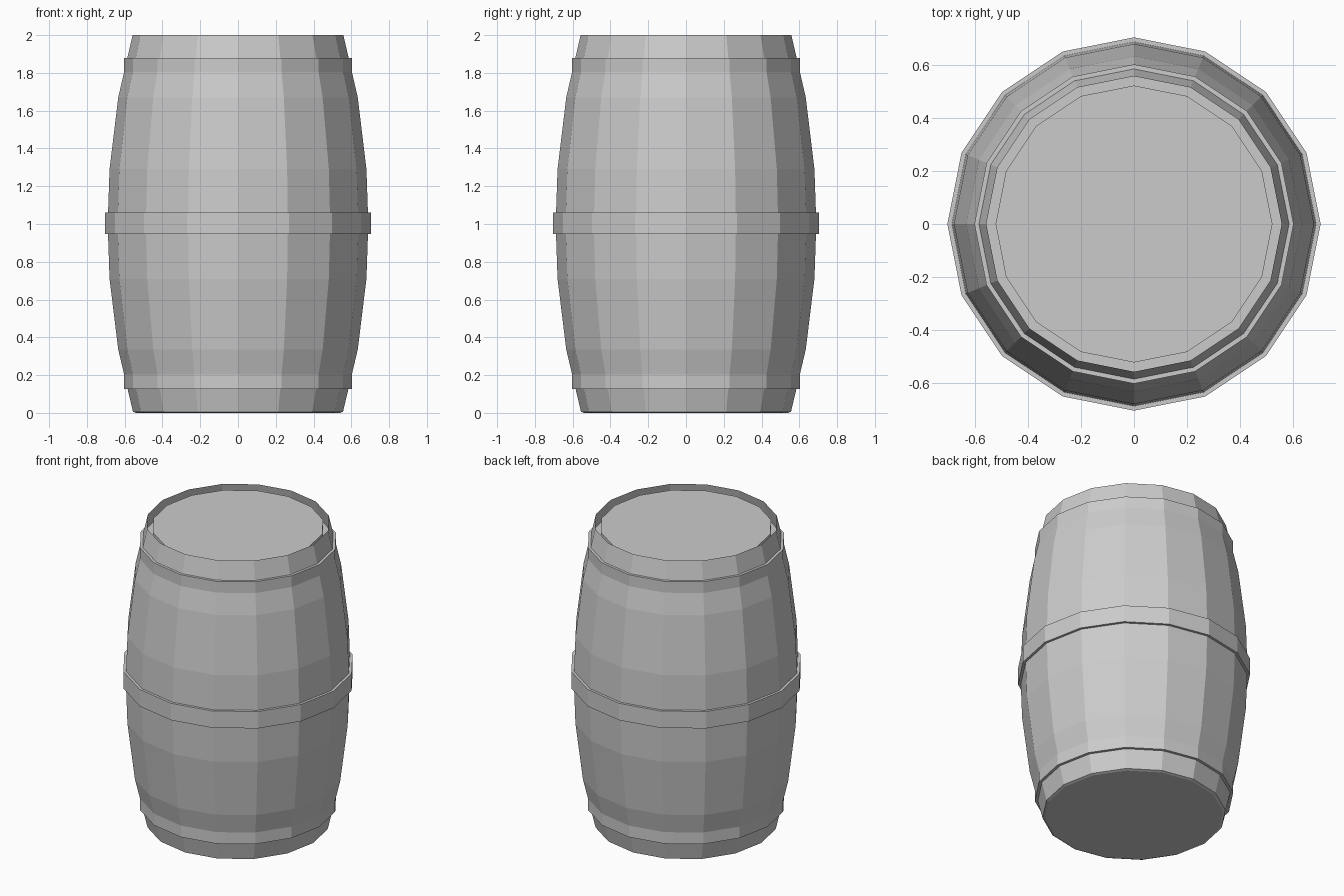
import bpy, bmesh, math

if "Cube" in bpy.data.objects:
    bpy.data.objects.remove(bpy.data.objects["Cube"])

SIDES = 16

# One plain grey for the whole barrel
grey = bpy.data.materials.new("plain_grey")
grey.diffuse_color = (0.6, 0.6, 0.6, 1.0)
grey.use_nodes = True
grey.node_tree.nodes["Principled BSDF"].inputs["Base Color"].default_value = grey.diffuse_color


def lathe(name, profile, cap_bottom=True, cap_top=True):
    """Revolve (radius, z) points into a flat-shaded 16-sided part."""
    bm = bmesh.new()
    rings = []
    for r, z in profile:
        rings.append([bm.verts.new((r * math.cos(2 * math.pi * i / SIDES),
                                    r * math.sin(2 * math.pi * i / SIDES), z))
                      for i in range(SIDES)])
    for low, high in zip(rings, rings[1:]):
        for i in range(SIDES):
            j = (i + 1) % SIDES
            bm.faces.new((low[i], low[j], high[j], high[i]))
    if cap_bottom:
        bm.faces.new(rings[0][::-1])
    if cap_top:
        bm.faces.new(rings[-1])
    mesh = bpy.data.meshes.new(name)
    bm.to_mesh(mesh)
    bm.free()
    mesh.materials.append(grey)
    obj = bpy.data.objects.new(name, mesh)
    bpy.context.collection.objects.link(obj)
    return obj


# Bulging stave wall, open at the top so the lid sits recessed
lathe("stave_body", [(0.54, 0.0), (0.556, 0.006), (0.634, 0.335), (0.68, 0.71),
                     (0.69, 1.0), (0.68, 1.29), (0.634, 1.67), (0.558, 2.0)],
      cap_top=False)

# Straight drum: its ends poke through the staves as the two end hoops
lathe("end_hoops", [(0.603, 0.127), (0.603, 1.88)])

# Middle hoop
lathe("middle_hoop", [(0.705, 0.947), (0.705, 1.06)])

# Lid, slightly narrower than the rim and just below it
lathe("lid", [(0.523, 1.87), (0.523, 1.975)])
